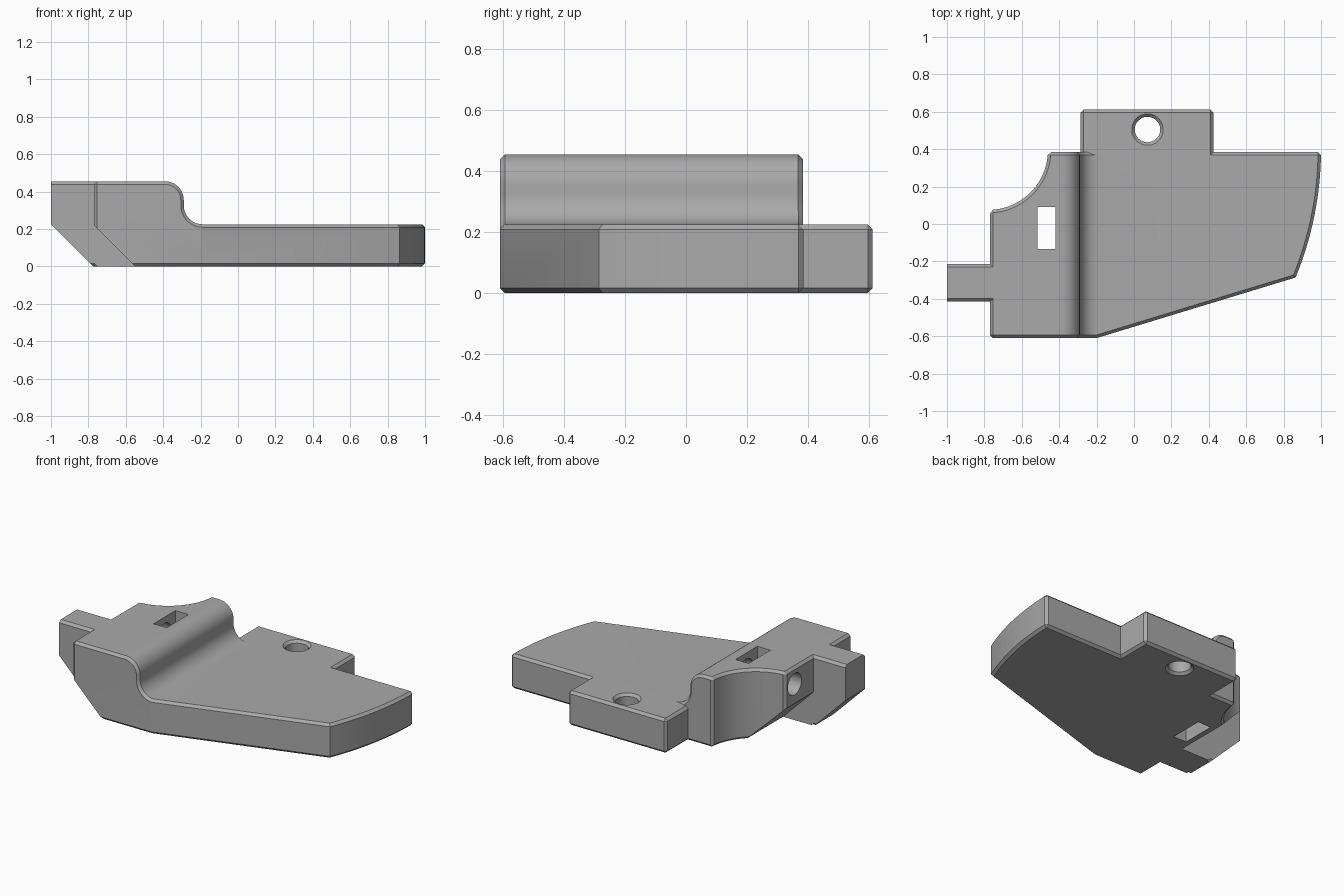
import bpy
import bmesh
from math import sin, cos, pi, radians
from mathutils import Vector

cube = bpy.data.objects.get("Cube")
if cube:
    bpy.data.objects.remove(cube, do_unlink=True)

CHAMFER = 0.016
TOP, DECK = 0.455, 0.225      # heights of the raised block and the plate
BACK, FRONT = 0.385, -0.61

grey = bpy.data.materials.new("plain grey")
grey.use_nodes = True
colour = (0.4, 0.4, 0.4, 1)
grey.diffuse_color = colour
grey.node_tree.nodes["Principled BSDF"].inputs["Base Color"].default_value = colour


def arc(cx, cy, r, start, end, steps):
    angles = [radians(start + (end - start) * i / steps) for i in range(steps + 1)]
    return [(cx + r * cos(a), cy + r * sin(a)) for a in angles]


def prism(name, points, low, high, axis="z"):
    """Extrude a 2D outline along z (outline in xy) or along y (outline in xz)."""
    place = (lambda p: (p[0], p[1], low)) if axis == "z" else (lambda p: (p[0], low, p[1]))
    bm = bmesh.new()
    face = bm.faces.new([bm.verts.new(place(p)) for p in points])
    moved = bmesh.ops.extrude_face_region(bm, geom=[face])["geom"]
    shift = Vector((0, 0, high - low)) if axis == "z" else Vector((0, high - low, 0))
    bmesh.ops.translate(bm, vec=shift, verts=[g for g in moved if isinstance(g, bmesh.types.BMVert)])
    bmesh.ops.recalc_face_normals(bm, faces=bm.faces)
    return finish(bm, name)


def box(name, x, y, z):
    return prism(name, [(x[0], y[0]), (x[1], y[0]), (x[1], y[1]), (x[0], y[1])], *z)


def finish(bm, name):
    mesh = bpy.data.meshes.new(name)
    bm.to_mesh(mesh)
    bm.free()
    mesh.materials.append(grey)
    obj = bpy.data.objects.new(name, mesh)
    bpy.context.collection.objects.link(obj)
    return obj


def combine(obj, other, operation):
    mod = obj.modifiers.new("combine", "BOOLEAN")
    mod.operation, mod.solver, mod.object = operation, "EXACT", other
    bpy.context.view_layer.objects.active = obj
    bpy.ops.object.modifier_apply(modifier=mod.name)
    bpy.data.objects.remove(other, do_unlink=True)


def chamfer(obj):
    """Chamfer the outward edges that turn by more than 60 degrees."""
    bm = bmesh.new()
    bm.from_mesh(obj.data)
    bmesh.ops.remove_doubles(bm, verts=bm.verts, dist=0.0001)
    bmesh.ops.dissolve_limit(bm, angle_limit=radians(1), verts=bm.verts, edges=bm.edges)
    edges = [e for e in bm.edges if e.is_manifold and e.calc_face_angle_signed() > radians(60)]
    bmesh.ops.bevel(bm, geom=edges, offset=CHAMFER, offset_type="OFFSET",
                    segments=1, affect="EDGES", clamp_overlap=False)
    bm.to_mesh(obj.data)
    bm.free()


# Body: plan outline cut to the stepped side profile
plan = [(-0.77, FRONT), (-0.2, FRONT)]
plan += arc(-0.8, 0.4, 1.8, -22.4, -0.5, 16)
plan += arc(-0.78, 0.395, 0.32, -2, -88, 20)
plan += [(-0.77, -0.215), (-1.2, -0.215), (-1.2, -0.415), (-0.77, -0.415)]
body = prism("bracket_body", plan, -0.2, 0.8)
profile = [(-1.5, 0), (1.5, 0), (1.5, DECK)]
profile += arc(-0.19, DECK + 0.1, 0.1, 270, 180, 10)
profile += arc(-0.39, TOP - 0.1, 0.1, 0, 90, 10)
profile += [(-1.5, TOP)]
combine(body, prism("side_profile", profile, -1, 1, "y"), "INTERSECT")
chamfer(body)

# Rear lug, sunk into the plate
lug = box("rear_lug", (-0.285, 0.425), (0.2, 0.612), (0, DECK))
chamfer(lug)
combine(body, lug, "UNION")

# Sloped undersides of the arm and of the raised block
arm_slope = [(-1.5, -0.2), (-0.575, -0.2), (-1, DECK), (-1, 1), (-1.5, 1)]
combine(body, prism("arm_cutter", arm_slope, -1, 1, "y"), "DIFFERENCE")
block_slope = [(-0.9, -0.2), (-0.35, -0.2), (-0.9, 0.35)]
for low, high in ((-1, -0.415), (-0.215, 1)):
    combine(body, prism("slope_cutter", block_slope, low, high, "y"), "DIFFERENCE")

# Nut slot and the bolt hole that crosses it
combine(body, box("slot_cutter", (-0.515, -0.42), (-0.135, 0.09), (-0.2, 0.8)), "DIFFERENCE")
bolt = prism("bolt_cutter", arc(0, 0, 0.07, 0, 350, 35), 0, 0.5)
bolt.data.transform(bolt.matrix_world.Rotation(pi / 2, 4, "Y"))
bolt.data.transform(bolt.matrix_world.Translation((-0.87, -0.022, 0.345)))
combine(body, bolt, "DIFFERENCE")

# Countersunk hole through the lug
bm = bmesh.new()
rings = []
sink = 0.016
for z, r in ((-sink, 0.1), (sink, 0.068), (DECK - sink, 0.068), (DECK + sink, 0.1)):
    rings.append([bm.verts.new((x, y, z)) for x, y in arc(0.072, 0.505, r, 0, 352.5, 47)])
for lower, upper in zip(rings, rings[1:]):
    for i in range(len(lower)):
        bm.faces.new((lower[i - 1], lower[i], upper[i], upper[i - 1]))
bm.faces.new(rings[0])
bm.faces.new(rings[-1])
bmesh.ops.recalc_face_normals(bm, faces=bm.faces)
combine(body, finish(bm, "hole_cutter"), "DIFFERENCE")

# Smooth the curves, keep the edges sharp
bpy.ops.object.select_all(action="DESELECT")
body.select_set(True)
bpy.context.view_layer.objects.active = body
bpy.ops.object.shade_smooth_by_angle(angle=radians(30))
